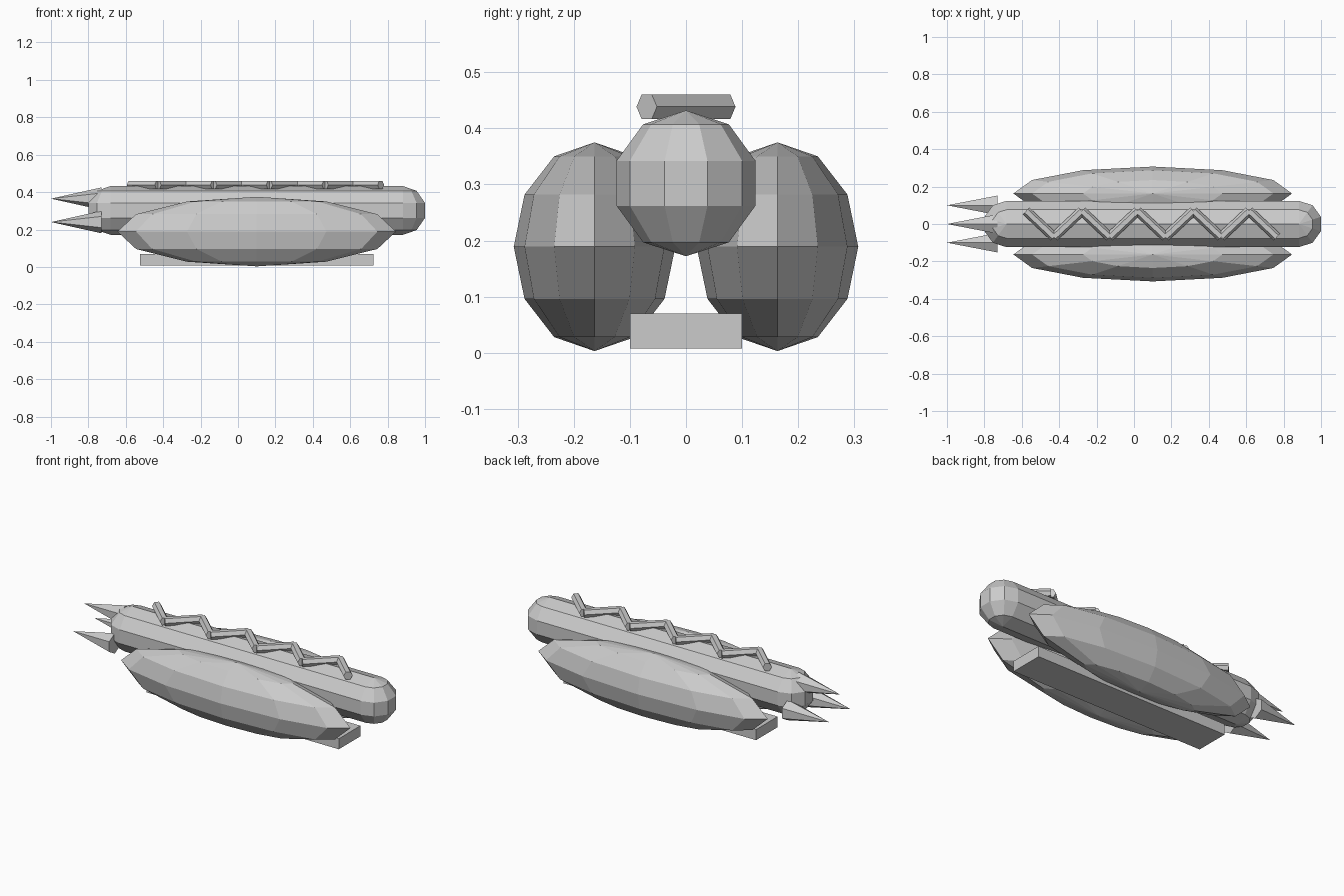
import bpy
import bmesh
from math import radians, hypot
from mathutils import Matrix, Vector

if "Cube" in bpy.data.objects:
    bpy.data.objects.remove(bpy.data.objects["Cube"])


def make_object(name, build):
    bm = bmesh.new()
    build(bm)
    bmesh.ops.recalc_face_normals(bm, faces=bm.faces)
    mesh = bpy.data.meshes.new(name)
    bm.to_mesh(mesh)
    bm.free()
    obj = bpy.data.objects.new(name, mesh)
    bpy.context.collection.objects.link(obj)
    return obj


def ellipsoid(name, centre, radii, segments, rings):
    m = Matrix.Translation(centre) @ Matrix.Diagonal((*radii, 1))
    return make_object(name, lambda bm: bmesh.ops.create_uvsphere(
        bm, u_segments=segments, v_segments=rings, radius=1, matrix=m))


def tapered_rod(name, start, end, r1, r2, sides, roll=0):
    """Rod along a horizontal line; at zero roll a corner points sideways."""
    a, b = Vector(start), Vector(end)
    z = (b - a).normalized()
    y = Vector((0, 0, 1)).cross(z)
    frame = Matrix((z.cross(y) * -1, y, z)).transposed()
    m = (Matrix.Translation((a + b) / 2) @ frame.to_4x4()
         @ Matrix.Rotation(radians(roll), 4, 'Z'))
    return make_object(name, lambda bm: bmesh.ops.create_cone(
        bm, cap_ends=True, segments=sides, radius1=r1, radius2=r2,
        depth=(b - a).length, matrix=m))


MID = 0.1  # x centre of the body

# Sausage with rounded ends
tapered_rod("sausage", (MID - 0.782, 0, 0.302), (MID + 0.782, 0, 0.302),
            0.13, 0.13, 10, roll=90)
for side, label in ((-1, "rear"), (1, "front")):
    ellipsoid(f"sausage_{label}_end", (MID + side * 0.782, 0, 0.302),
              (0.13, 0.13, 0.13), 10, 5)

# Bun halves
for side, label in ((-1, "right"), (1, "left")):
    ellipsoid(f"bun_{label}", (MID, side * 0.163, 0.189),
              (0.745, 0.144, 0.186), 12, 6)

# Base slab between the bun halves
slab = Matrix.Translation((MID, 0, 0.039)) @ Matrix.Diagonal((1.25, 0.2, 0.062, 1))
make_object("base_slab", lambda bm: bmesh.ops.create_cube(bm, size=1, matrix=slab))

# Mustard zigzag of separate six-sided rods
points = [(-0.577 + 0.149 * i, 0.07 * (-1) ** i, 0.4385) for i in range(10)]
for i, (p, q) in enumerate(zip(points, points[1:])):
    tapered_rod(f"mustard_{i + 1}", p, q, 0.025, 0.025, 6)

# Rear spikes
for i, (y, z) in enumerate(((0, 0.365), (-0.1, 0.24), (0.1, 0.24))):
    tapered_rod(f"rear_spike_{i + 1}", (-0.73, y, z), (-1, y, z), 0.06, 0, 6, roll=90)
